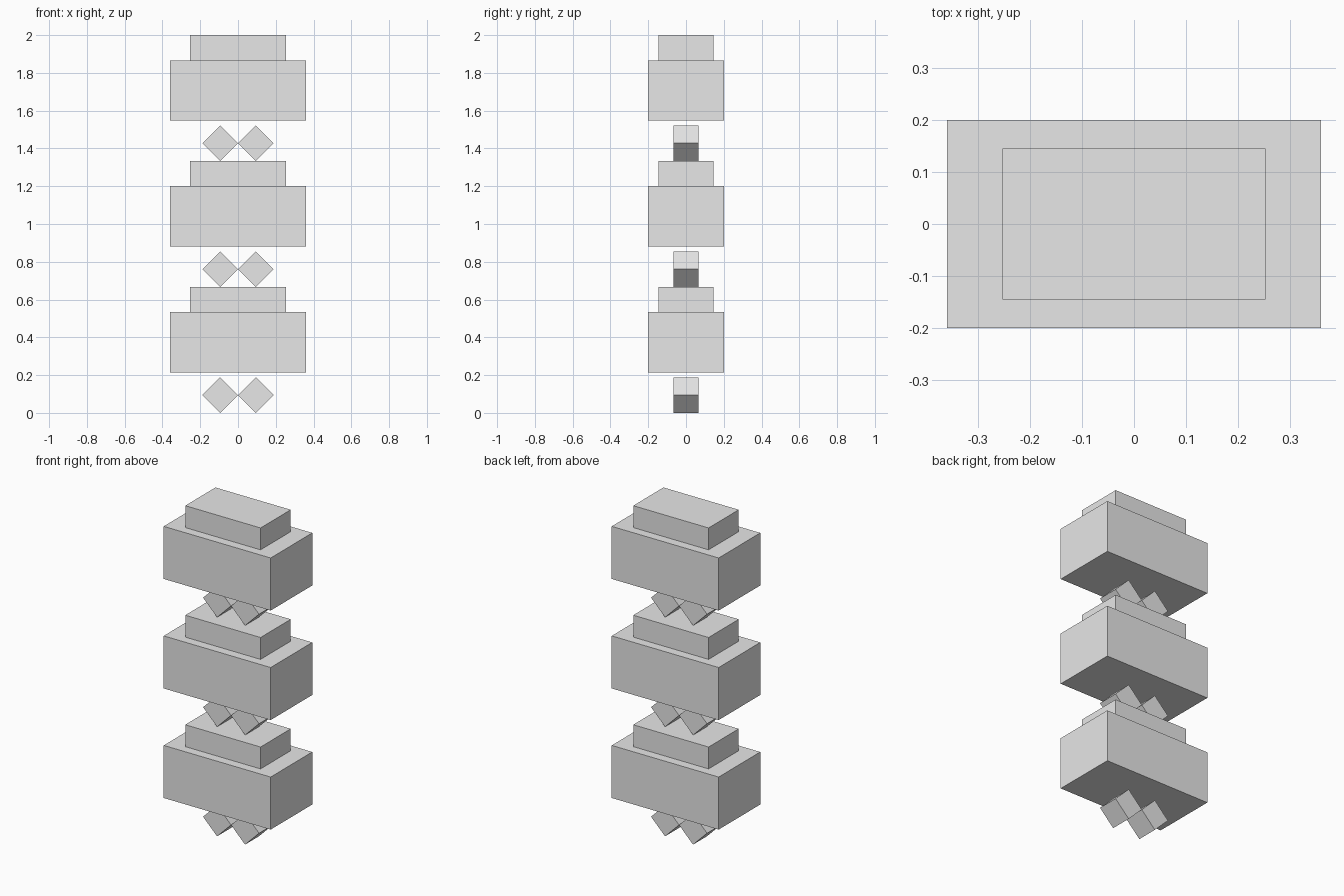
import bpy
from math import radians

cube = bpy.data.objects.get("Cube")
if cube:
    bpy.data.objects.remove(cube, do_unlink=True)

GREY = (0.8, 0.8, 0.8, 1)
grey = bpy.data.materials.new("light_grey")
grey.use_nodes = True
grey.diffuse_color = GREY
grey.node_tree.nodes["Principled BSDF"].inputs["Base Color"].default_value = GREY


def block(name, size, location, roll=0):
    """Flat-shaded box, optionally rolled about the y axis."""
    bpy.ops.mesh.primitive_cube_add(size=1, location=location,
                                    rotation=(0, radians(roll), 0))
    obj = bpy.context.object
    obj.name = name
    obj.scale = size
    bpy.ops.object.transform_apply(location=False, rotation=False, scale=True)
    obj.data.materials.append(grey)


TIER = 2 / 3             # height of one repeated tier
FOOT = TIER / 5          # edge of the small cubes
HALF = FOOT / 2 ** 0.5   # half diagonal of the small cubes
BODY = 0.32
CAP = FOOT

for i, level in enumerate(("lower", "middle", "upper")):
    base = i * TIER
    top = base + TIER
    # Pair of small cubes standing on edge
    for side, sign in (("left", 1), ("right", -1)):
        block(f"{level}_{side}_foot", (FOOT, FOOT, FOOT),
              (sign * HALF, 0, base + HALF), roll=45)
    # Wide body with a smaller cap on top
    block(f"{level}_body", (0.72, 0.4, BODY), (0, 0, top - CAP - BODY / 2))
    block(f"{level}_cap", (0.507, 0.29, CAP), (0, 0, top - CAP / 2))
